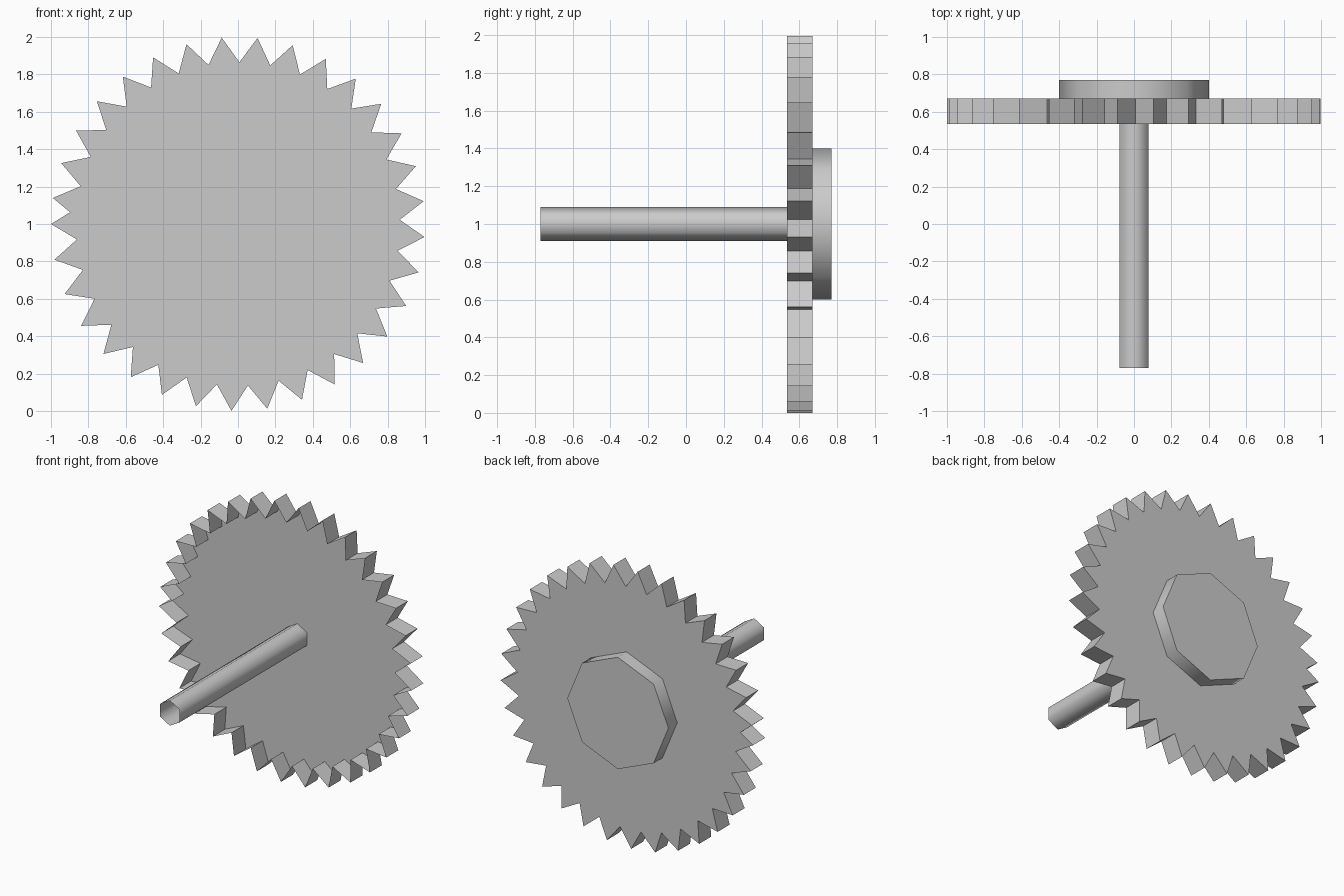
import bpy, bmesh, math

cube = bpy.data.objects.get("Cube")
if cube:
    bpy.data.objects.remove(cube, do_unlink=True)

AXLE_Z = 1.0
RIM_Y, PLATE_Y = 0.535, 0.67

grey = bpy.data.materials.new("plain_grey")
grey.use_nodes = True
colour = (0.6, 0.6, 0.6, 1)
grey.diffuse_color = colour
grey.node_tree.nodes["Principled BSDF"].inputs["Base Color"].default_value = colour


def shell(name, outline, y0, y1, back_cap):
    """Thin wall along an outline of (degrees, radius) points, open at the front."""
    bm = bmesh.new()
    rings = []
    for y in (y0, y1):
        ring = []
        for deg, r in outline:
            a = math.radians(deg)
            ring.append(bm.verts.new((r * math.cos(a), y, AXLE_Z + r * math.sin(a))))
        rings.append(ring)
    front, back = rings
    for i in range(len(outline)):
        # index i - 1 wraps round, closing the loop; normals point outward
        bm.faces.new((front[i - 1], front[i], back[i], back[i - 1]))
    if back_cap:
        bm.faces.new(reversed(back))
    bm.normal_update()
    mesh = bpy.data.meshes.new(name)
    bm.to_mesh(mesh)
    bm.free()
    mesh.materials.append(grey)
    obj = bpy.data.objects.new(name, mesh)
    bpy.context.collection.objects.link(obj)
    return obj


def smooth(obj, degrees):
    bpy.ops.object.select_all(action="DESELECT")
    obj.select_set(True)
    bpy.context.view_layer.objects.active = obj
    bpy.ops.object.shade_smooth_by_angle(angle=math.radians(degrees))


def polygon(sides, radius, start):
    return [(start + 360 * i / sides, radius) for i in range(sides)]


# Toothed wheel: thin back plate with a zigzag wall, one narrower closing gap
TEETH, STEP = 33, 11
wheel_outline = []
for k in range(TEETH):
    tip = 180 + STEP * k
    wheel_outline.append((tip, 1.0))
    if k < TEETH - 1:
        wheel_outline.append((tip + STEP / 2, 0.865))
    else:
        wheel_outline.append(((tip + 540) / 2, 0.90))
shell("toothed_wheel", wheel_outline, RIM_Y, PLATE_Y, True)

# Octagonal hub on the back of the plate
smooth(shell("back_hub", polygon(8, 0.4, 0), PLATE_Y, 0.77, True), 60)

# Hollow six-sided axle reaching forward from the plate
smooth(shell("axle", polygon(6, 0.09, 90), -0.77, PLATE_Y, False), 65)
